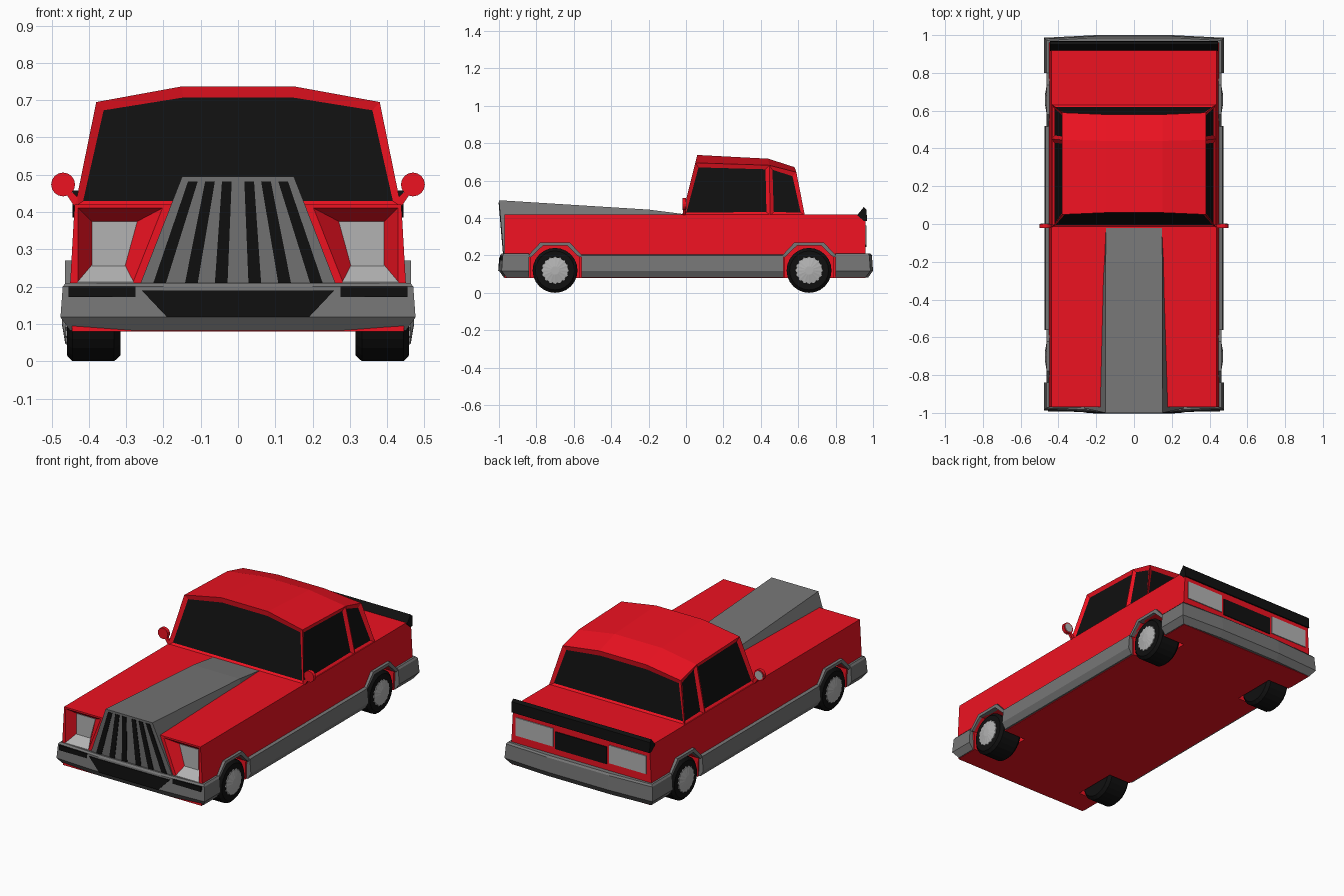
import bpy, bmesh
from math import sin, cos, pi

if "Cube" in bpy.data.objects:
    bpy.data.objects.remove(bpy.data.objects["Cube"])


def material(name, c):
    m = bpy.data.materials.new(name)
    m.diffuse_color = (*c, 1)
    m.use_nodes = True
    m.node_tree.nodes["Principled BSDF"].inputs["Base Color"].default_value = m.diffuse_color
    return m


RED = material("red_paint", (0.85, 0.006, 0.015))
BLACK = material("black", (0.005, 0.005, 0.005))
GREY = material("mid_grey", (0.18, 0.18, 0.18))
PALE = material("pale_grey", (0.45, 0.45, 0.45))


def loft(name, rings, mat=None, caps=True):
    """Skin a list of equal-length closed rings and cap the ends."""
    bm = bmesh.new()
    vs = [[bm.verts.new(p) for p in r] for r in rings]
    n = len(rings[0])
    for a, b in zip(vs, vs[1:]):
        for i in range(n):
            j = (i + 1) % n
            bm.faces.new((a[i], a[j], b[j], b[i]))
    if caps:
        bm.faces.new(vs[0])
        bm.faces.new(vs[-1])
    bmesh.ops.recalc_face_normals(bm, faces=bm.faces)
    me = bpy.data.meshes.new(name)
    bm.to_mesh(me)
    bm.free()
    ob = bpy.data.objects.new(name, me)
    bpy.context.collection.objects.link(ob)
    if mat:
        me.materials.append(mat)
    return ob


def prism_x(name, yz, x0, x1, mat=None):
    return loft(name, [[(x, y, z) for y, z in yz] for x in (x0, x1)], mat)


def plate(name, xz, yf, depth, mat):
    """Flat plate facing front or back; yf gives y for each height."""
    return loft(name, [[(x, yf(z) + d, z) for x, z in xz] for d in (0, depth)], mat)


def cut(target, cutter):
    cutter.hide_render = True
    cutter.hide_viewport = True
    m = target.modifiers.new("cut", 'BOOLEAN')
    m.operation, m.solver, m.object = 'DIFFERENCE', 'EXACT', cutter


def rect(x0, x1, z0, z1):
    return [(x0, z0), (x1, z0), (x1, z1), (x0, z1)]


# Lower body
half = [(0.445, 0.08), (0.45, 0.21), (0.438, 0.42)]
section = half + [(-x, z) for x, z in reversed(half)]
body = loft("body", [[(x, y, z) for x, z in section] for y in (-0.97, 0.96)], RED)

# Cabin: three stations, then inset windows
stations = [((-0.02, 0.05, 0.06), (0.415, 0.695, 0.737)),
            ((0.45, 0.445, 0.44), (0.415, 0.682, 0.717)),
            ((0.635, 0.59, 0.58), (0.415, 0.645, 0.672))]
rings = []
for ys, zs in stations:
    h = list(zip((0.437, 0.38, 0.15), ys, zs))
    rings.append(h + [(-x, y, z) for x, y, z in reversed(h)])
cabin = loft("cabin", rings, RED)
cabin.data.materials.append(BLACK)
bm = bmesh.new()
bm.from_mesh(cabin.data)
glass = [f for f in bm.faces if abs(f.normal.z) < 0.6]
bmesh.ops.inset_individual(bm, faces=glass, thickness=0.028, depth=-0.012)
for f in glass:
    f.material_index = 1
bm.to_mesh(cabin.data)
bm.free()

# Raised bonnet centre with grille front
loft("bonnet_scoop", [
    [(-0.265, -0.975, 0.2), (-0.15, -1, 0.495), (0.15, -1, 0.495), (0.265, -0.975, 0.2)],
    [(-0.16, -0.2, 0.405), (-0.15, -0.2, 0.445), (0.15, -0.2, 0.445), (0.16, -0.2, 0.405)],
    [(-0.15, -0.02, 0.405), (-0.148, -0.02, 0.422), (0.148, -0.02, 0.422), (0.15, -0.02, 0.405)],
], GREY)


def grille_y(z):
    return -0.975 - 0.025 * (z - 0.2) / 0.295 - 0.003


for s in (1, -1):
    for low, top in ((0.045, 0.03), (0.125, 0.075), (0.21, 0.121)):
        plate("grille_slot", [(s * (low - 0.017), 0.21), (s * (low + 0.017), 0.21),
                              (s * (top + 0.013), 0.482), (s * (top - 0.013), 0.482)],
              grille_y, 0.01, BLACK)

# Headlight recesses, lamps and the sloping shelf below
outer = [(0.2, 0.412), (0.43, 0.412), (0.43, 0.21), (0.28, 0.21)]
inner = [(0.27, 0.375), (0.392, 0.375), (0.392, 0.255), (0.303, 0.255)]
for s in (1, -1):
    cut(body, loft("recess_cutter", [[(s * x, -0.972, z) for x, z in outer],
                                     [(s * x, -0.92, z) for x, z in inner]]))
    plate("headlight", [(s * x, z) for x, z in inner], lambda z: -0.923, 0.01, PALE)
    shelf = [(0.28, -0.972, 0.21), (0.43, -0.972, 0.21), (0.392, -0.92, 0.255), (0.303, -0.92, 0.255)]
    loft("headlight_shelf", [[(s * x, y, z + d) for x, y, z in shelf] for d in (0.003, -0.01)], PALE)

# Bumpers, tapering in at the bottom
levels = ((0.082, -0.018), (0.118, 0.008), (0.2, 0.002), (0.21, -0.006))
for name, s, end in (("front_bumper", -1, 0.84), ("rear_bumper", 1, 0.8)):
    rs = []
    for z, o in levels:
        h = [(0.468 + o, end), (0.468 + o, 0.978 + o), (0.2, 0.992 + o)]
        h += [(-x, y) for x, y in reversed(h)]
        rs.append([(x, s * y, z) for x, y in h])
    loft(name, rs, GREY)


def bumper_y(z):
    return -1.0 - 0.006 * (0.2 - z) / 0.082 + 0.003


plate("bumper_intake", [(-0.258, 0.19), (0.258, 0.19), (0.19, 0.118), (-0.19, 0.118)],
      lambda z: bumper_y(z) - 0.001, 0.02, BLACK)
for s in (1, -1):
    plate("bumper_slot", [(s * x, z) for x, z in rect(0.275, 0.455, 0.172, 0.2)],
          lambda z: -0.993, 0.02, BLACK)

# Sides: sills, wheel arches, wheels, mirrors
arch = [(-0.13, 0.05), (-0.13, 0.19), (-0.065, 0.252), (0.065, 0.252), (0.13, 0.19), (0.13, 0.05)]
trim = [(-0.148, 0.195), (-0.078, 0.27), (0.078, 0.27), (0.148, 0.195),
        (0.13, 0.19), (0.065, 0.252), (-0.065, 0.252), (-0.13, 0.19)]


def circle(x, r, y, z, n, star=1.0):
    return [(x, y + r * (star if i % 2 else 1) * cos(2 * pi * i / n),
             z + r * (star if i % 2 else 1) * sin(2 * pi * i / n)) for i in range(n)]


for s in (1, -1):
    sill = [(0.42, 0.083), (0.455, 0.083), (0.475, 0.118), (0.468, 0.2), (0.42, 0.21)]
    loft("side_sill", [[(s * x, y, z) for x, z in sill] for y in (-0.56, 0.52)], GREY)
    for yc in (-0.7, 0.658):
        cut(body, prism_x("arch_cutter", [(yc + y, z) for y, z in arch], s * 0.305, s * 0.5))
        prism_x("arch_trim", [(yc + y, z) for y, z in trim], s * 0.435, s * 0.464, GREY)
        loft("tyre", [circle(s * x, r, yc, 0.12, 24) for x, r in
                      ((0.315, 0.104), (0.332, 0.12), (0.444, 0.12), (0.459, 0.104))], BLACK)
        loft("hubcap", [circle(s * 0.455, 0.076, yc, 0.12, 32, 0.9),
                        circle(s * 0.463, 0.074, yc, 0.12, 32, 0.9),
                        circle(s * 0.472, 0.022, yc, 0.12, 32)], PALE)
    # Round mirror: red shell, grey glass behind, short stem
    for name, r, y0, y1, m in (("mirror_shell", 0.032, -0.02, 0.0, RED),
                               ("mirror_glass", 0.025, -0.002, 0.002, PALE)):
        loft(name, [[(s * 0.469 + r * cos(k * pi / 8), y, 0.474 + r * sin(k * pi / 8))
                     for k in range(16)] for y in (y0, y1)], m)
    plate("mirror_stem", [(s * 0.43, 0.41), (s * 0.442, 0.42), (s * 0.465, 0.455), (s * 0.452, 0.46),
                          (s * 0.43, 0.44)], lambda z: -0.016, 0.014, RED)
    # Tail lamps
    plate("tail_lamp", [(s * x, z) for x, z in rect(0.18, 0.42, 0.255, 0.36)], lambda z: 0.955, 0.01, PALE)

# Rear panel and boot spoiler
plate("rear_panel", rect(-0.165, 0.165, 0.245, 0.345), lambda z: 0.955, 0.01, BLACK)
prism_x("boot_spoiler", [(0.915, 0.415), (0.95, 0.458), (0.965, 0.445), (0.968, 0.385), (0.95, 0.385)],
        -0.444, 0.444, BLACK)
